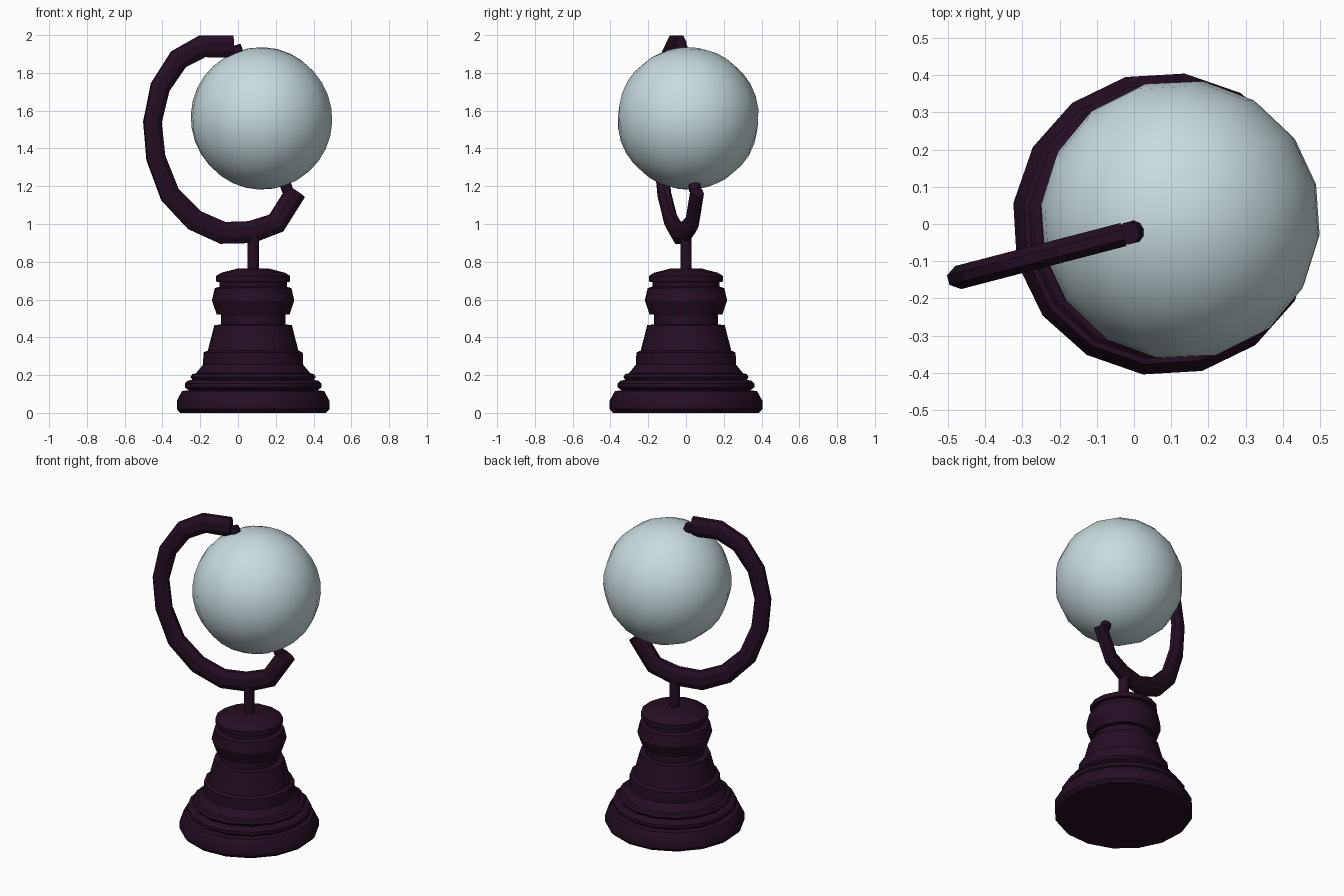
import bpy, bmesh, math
from mathutils import Vector, Matrix

if "Cube" in bpy.data.objects:
    bpy.data.objects.remove(bpy.data.objects["Cube"])

YAW = math.radians(14.6)                      # whole model is turned about the stand axis
FRAME = Matrix.Translation((0.08, 0, 0)) @ Matrix.Rotation(YAW, 4, 'Z')


def material(name, rgb):
    m = bpy.data.materials.new(name)
    m.diffuse_color = (*rgb, 1)
    m.use_nodes = True
    m.node_tree.nodes["Principled BSDF"].inputs["Base Color"].default_value = m.diffuse_color
    return m


DARK = material("dark_plum_wood", (0.018, 0.0045, 0.017))
PALE = material("pale_blue_globe", (0.58, 0.71, 0.74))


def finish(name, bm, mat, angle=30):
    bmesh.ops.recalc_face_normals(bm, faces=bm.faces)
    me = bpy.data.meshes.new(name)
    bm.to_mesh(me)
    bm.free()
    me.materials.append(mat)
    ob = bpy.data.objects.new(name, me)
    bpy.context.collection.objects.link(ob)
    ob.matrix_world = FRAME
    bpy.ops.object.select_all(action='DESELECT')
    ob.select_set(True)
    bpy.context.view_layer.objects.active = ob
    bpy.ops.object.shade_smooth_by_angle(angle=math.radians(angle))
    return ob


def loft(bm, rings):
    """Skin closed rings of points and cap both ends."""
    vs = [[bm.verts.new(p) for p in r] for r in rings]
    n = len(vs[0])
    for a, b in zip(vs, vs[1:]):
        for i in range(n):
            j = (i + 1) % n
            bm.faces.new((a[i], a[j], b[j], b[i]))
    bm.faces.new(vs[0][::-1])
    bm.faces.new(vs[-1])


def circle(r, z, n):
    return [(r * math.cos(math.tau * i / n), r * math.sin(math.tau * i / n), z) for i in range(n)]


# turned base: radius, height
profile = [(0.39, 0), (0.408, 0.02), (0.408, 0.065), (0.38, 0.115), (0.345, 0.12),
           (0.365, 0.135), (0.365, 0.155), (0.35, 0.17), (0.325, 0.175), (0.335, 0.19),
           (0.325, 0.205), (0.305, 0.21), (0.268, 0.255), (0.265, 0.32), (0.242, 0.33),
           (0.207, 0.465), (0.172, 0.468), (0.172, 0.52), (0.195, 0.522), (0.22, 0.595),
           (0.205, 0.66), (0.18, 0.668), (0.18, 0.692), (0.198, 0.695), (0.198, 0.725),
           (0.17, 0.742), (0.08, 0.765)]
bm = bmesh.new()
loft(bm, [circle(r, z, 16) for r, z in profile])
finish("turned_base", bm, DARK)

# stem between base and arm
bm = bmesh.new()
loft(bm, [circle(0.031, z, 12) for z in (0.74, 0.94)])
finish("stem", bm, DARK, 35)

# curved arm: centre line as seen from the front (x, z)
path = [(-0.028, 1.94), (-0.19, 1.94), (-0.315, 1.872), (-0.412, 1.725), (-0.453, 1.54),
        (-0.435, 1.35), (-0.36, 1.155), (-0.23, 1.02), (-0.08, 0.953), (0.068, 0.957),
        (0.203, 1.005), (0.308, 1.172)]
pts = [Vector(((x - 0.08) / math.cos(YAW), 0, z)) for x, z in path]
rings = []
for i, p in enumerate(pts):
    before = (p - pts[i - 1]).normalized() if i else Vector()
    after = (pts[i + 1] - p).normalized() if i < len(pts) - 1 else Vector()
    t = (before + after).normalized()
    side = Vector((-t.z, 0, t.x))
    half = 0.047 + 0.012 * abs(t.x)
    ring = []
    for k in range(8):
        a = math.tau * (k + 0.5) / 8
        s = 1 / math.cos(math.pi / 8)
        ring.append(p + side * half * s * math.cos(a) + Vector((0, 0.032 * s * math.sin(a), 0)))
    rings.append(ring)
bm = bmesh.new()
loft(bm, rings)
finish("curved_arm", bm, DARK, 20)

# globe and its two pivot pins share one tilted axis
TILT = Matrix.Translation((0.046, 0, 1.559)) @ Matrix.Rotation(math.radians(-20.5), 4, 'Y')
bm = bmesh.new()
bmesh.ops.create_uvsphere(bm, u_segments=16, v_segments=16, radius=0.377, matrix=TILT)
finish("globe", bm, PALE, 60)

for name, sign in (("upper_pin", 1), ("lower_pin", -1)):
    bm = bmesh.new()
    loft(bm, [circle(0.031, sign * z, 10) for z in (0.34, 0.41)])
    bm.transform(TILT)
    finish(name, bm, DARK, 40)
